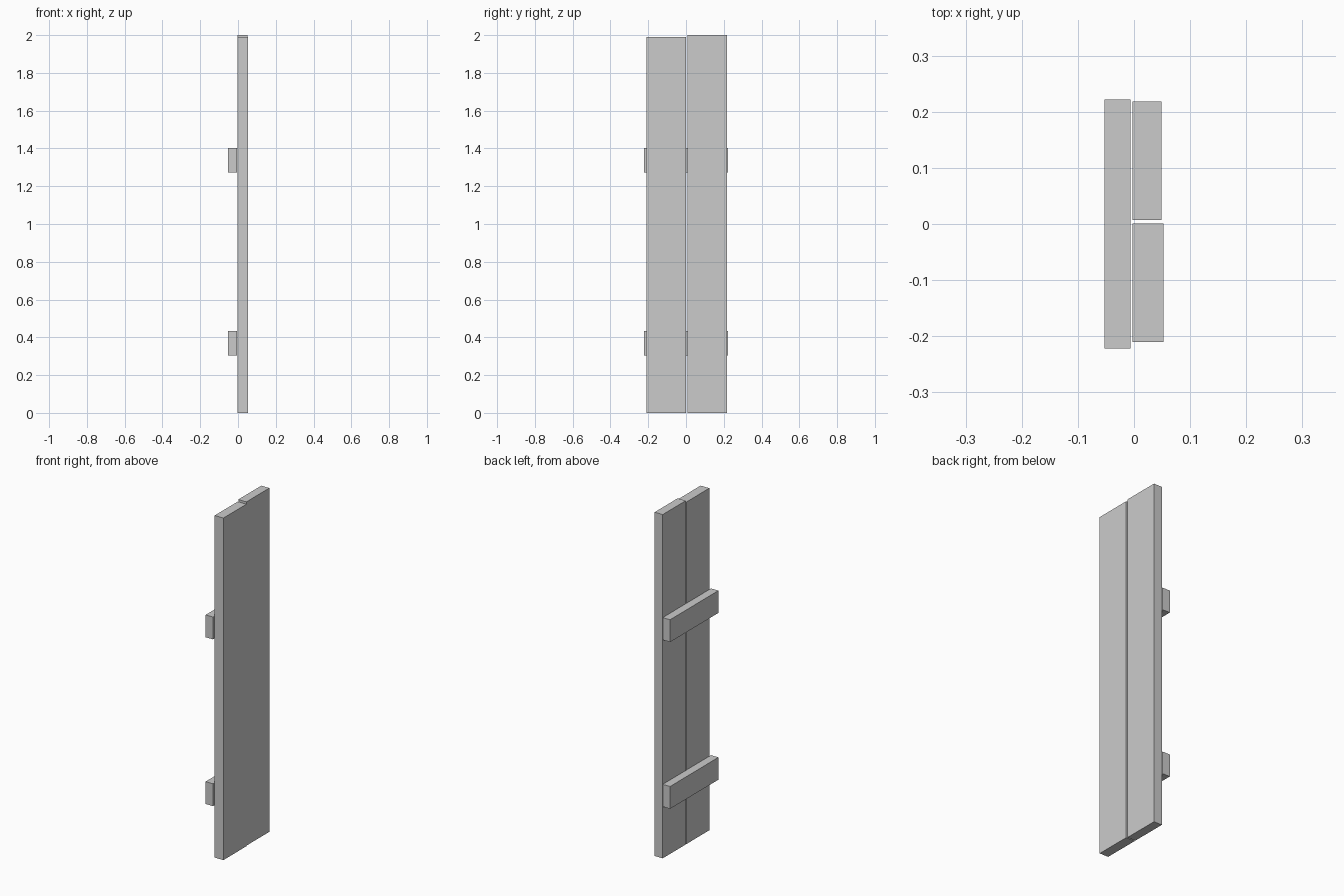
import bpy
import bmesh
from mathutils import Vector

if "Cube" in bpy.data.objects:
    bpy.data.objects.remove(bpy.data.objects["Cube"])


def box(name, lo, hi):
    """Axis-aligned box between two corners."""
    lo, hi = Vector(lo), Vector(hi)
    bm = bmesh.new()
    bmesh.ops.create_cube(bm, size=1)
    bmesh.ops.scale(bm, vec=hi - lo, verts=bm.verts)
    bmesh.ops.translate(bm, vec=(lo + hi) / 2, verts=bm.verts)
    mesh = bpy.data.meshes.new(name)
    bm.to_mesh(mesh)
    bm.free()
    obj = bpy.data.objects.new(name, mesh)
    bpy.context.collection.objects.link(obj)
    return obj


# Two upright planks with a narrow gap, slightly different in size
box("front_plank", (-0.003, -0.210, 0), (0.053, 0.001, 1.99))
box("back_plank", (-0.003, 0.007, 0), (0.049, 0.218, 2.0))

# Cross battens behind the planks
for name, z0, z1 in (("lower_batten", 0.303, 0.433), ("upper_batten", 1.273, 1.403)):
    box(name, (-0.053, -0.222, z0), (-0.006, 0.222, z1))
